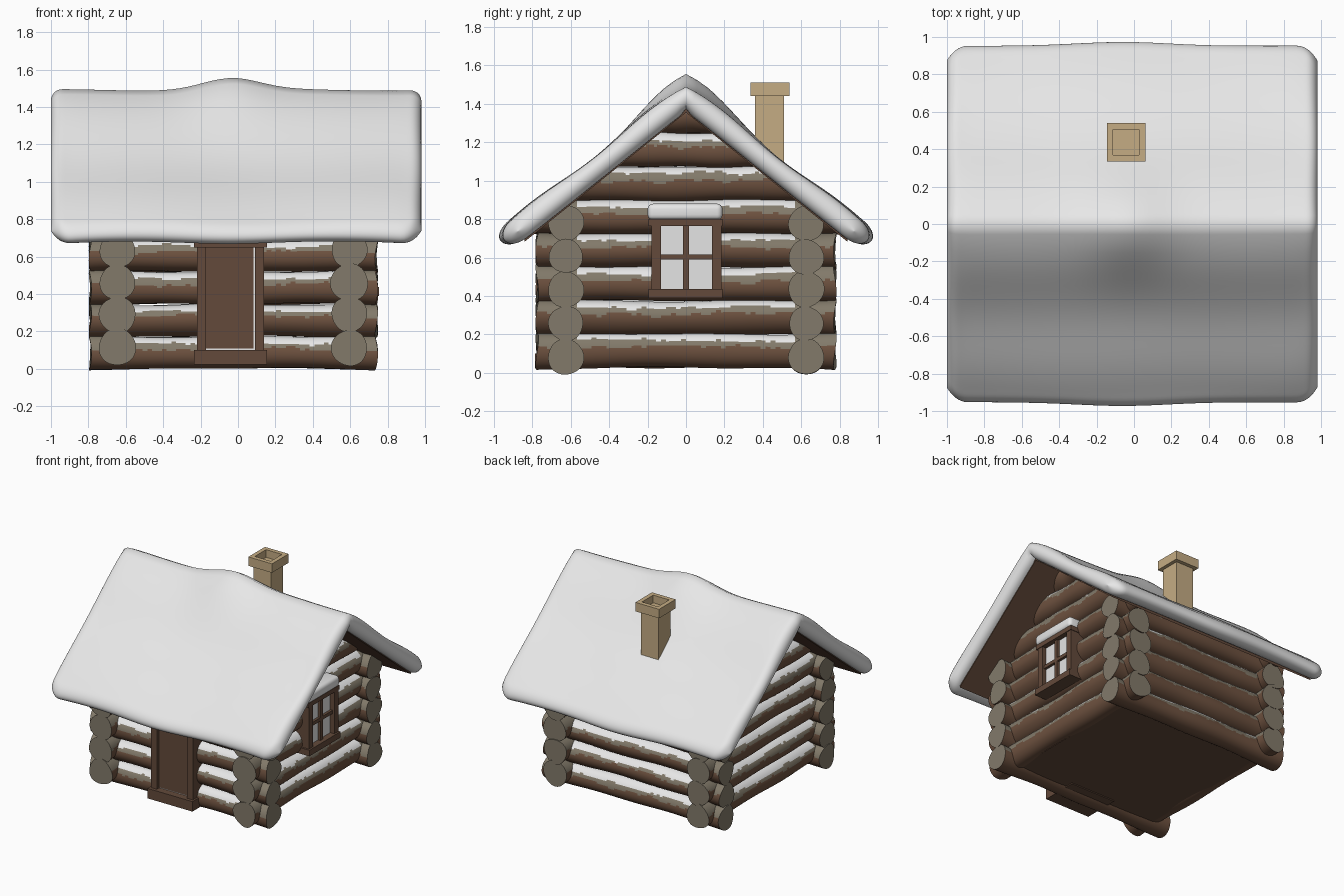
import bpy, bmesh, math, random
from mathutils import Vector, Matrix

random.seed(4)
if "Cube" in bpy.data.objects:
    bpy.data.objects.remove(bpy.data.objects["Cube"])


def material(name, r, g, b):
    m = bpy.data.materials.new(name)
    m.use_nodes = True
    m.diffuse_color = (r, g, b, 1)
    m.node_tree.nodes["Principled BSDF"].inputs["Base Color"].default_value = (r, g, b, 1)
    return m


SNOW = material("snow", 0.82, 0.82, 0.82)
BARK = material("bark_brown", 0.155, 0.083, 0.05)
CUT = material("weathered_wood", 0.225, 0.195, 0.145)
TRIM = material("trim_brown", 0.125, 0.068, 0.043)
BRICK = material("chimney_tan", 0.56, 0.415, 0.23)
GLASS = material("window_glass", 0.78, 0.78, 0.78)


def finish(name, bm, mats, angle=None):
    """Turn a bmesh into a named object, smooth up to the given angle."""
    bmesh.ops.recalc_face_normals(bm, faces=bm.faces)
    me = bpy.data.meshes.new(name)
    bm.to_mesh(me)
    bm.free()
    for m in mats:
        me.materials.append(m)
    if angle:
        me.shade_smooth()
        me.set_sharp_from_angle(angle=math.radians(angle))
    ob = bpy.data.objects.new(name, me)
    bpy.context.scene.collection.objects.link(ob)
    return ob


def box(name, x, y, z, mat, bevel=0):
    """Box from three (low, high) ranges."""
    bm = bmesh.new()
    bmesh.ops.create_cube(bm, size=1)
    for v in bm.verts:
        v.co = [(a + b) / 2 + c * (b - a) for (a, b), c in zip((x, y, z), v.co)]
    if bevel:
        bmesh.ops.bevel(bm, geom=bm.edges[:], offset=bevel, segments=4, profile=0.5, affect='EDGES')
    return finish(name, bm, [mat], 40 if bevel else None)


def log(name, axis, centre, half, radius, flare, snow_half):
    """Uneven log along x or y: bark below, a ragged worn band, then lying snow."""
    bm = bmesh.new()
    sides, steps = 44, 60
    p1, p2, p3 = (random.uniform(0, 6) for _ in range(3))
    along = Vector((1, 0, 0)) if axis == 'x' else Vector((0, 1, 0))
    across = Vector((0, 1, 0)) if axis == 'x' else Vector((1, 0, 0))
    rings = []
    for i in range(steps + 1):
        t = 2 * i / steps - 1
        r = radius + flare * abs(t) ** 6 + 0.003 * math.sin(7 * t + p1)
        dz = 0.003 * math.sin(4 * t + p2)
        ring = []
        for k in range(sides):
            a = 2 * math.pi * k / sides
            rr = r * (1 + 0.025 * math.sin(3 * a + p3))
            skew = 0.008 * math.sin(2 * a + p1) if abs(t) == 1 else 0
            pos = Vector(centre) + along * (half * t + skew) + across * rr * math.cos(a)
            pos.z += rr * math.sin(a) + dz
            # Ends are cut to the roof slope
            limit = max(0, (1.41 - pos.z) / 0.8)
            pos.y = max(-limit, min(limit, pos.y))
            ring.append(bm.verts.new(pos))
        rings.append(ring)
    worn, white = 0.3, 0.56
    for i in range(steps):
        worn = 0.7 * worn + 0.3 * random.uniform(-0.1, 0.55)
        white = 0.75 * white + 0.25 * random.uniform(0.3, 0.85)
        covered = abs(half * ((2 * i + 1) / steps - 1)) < snow_half
        for k in range(sides):
            j = (k + 1) % sides
            f = bm.faces.new((rings[i][k], rings[i][j], rings[i + 1][j], rings[i + 1][k]))
            up = math.sin(2 * math.pi * (k + 0.5) / sides)
            f.material_index = 2 if covered and up > white else 1 if up > worn else 0
    for ring in (rings[0], rings[-1]):
        bm.faces.new(ring).material_index = 1
    return finish(name, bm, [BARK, CUT, SNOW], 50)


# Log walls: two pairs of walls, stacked half a log apart
MID = -0.025
for side, label in ((-1, "front"), (1, "back")):
    for n in range(5):
        log(f"{label}_log_{n + 1}", 'x', (MID, side * 0.625, 0.086 + n * 0.173), 0.765, 0.085, 0.006, 0.57)
for side, label in ((-1, "right"), (1, "left")):
    for n in range(8):
        z = 0.115 + n * 0.174
        half = 0.775 if n < 4 else (1.49 - z) / 0.8
        log(f"{label}_log_{n + 1}", 'y', (MID + side * 0.62, 0, z), half, 0.088,
            0.01 if n < 4 else 0, 0.57)

box("floor", (-0.64, 0.59), (-0.62, 0.62), (0.03, 0.06), TRIM)

# Roof boards: a thin chevron run along the ridge
bm = bmesh.new()
outline = [(-0.84, 0.682), (0, 1.354), (0.84, 0.682), (0.84, 0.71), (0, 1.382), (-0.84, 0.71)]
ends = [[bm.verts.new((x, y, z)) for y, z in outline] for x in (-0.93, 0.91)]
for e in ends:
    bm.faces.new(e)
for i in range(6):
    j = (i + 1) % 6
    bm.faces.new((ends[0][i], ends[0][j], ends[1][j], ends[1][i]))
finish("roof_boards", bm, [TRIM])


# Snow blanket on the roof: upper and lower sheets that meet at rounded rims
def rim(d, width):
    return math.sqrt(max(0, 1 - (1 - min(d / width, 1)) ** 2))


def snow_point(u, s, up):
    """Point of the blanket; u runs along the ridge and s from eave to eave."""
    x = -0.01 + 0.99 * u
    gable = 0.99 * (1 - abs(u))
    corner = 0.07 * max(0, 1 - gable / 0.11) ** 2
    reach = 0.945 + 0.02 * math.exp(-((x + 0.05) / 0.35) ** 2) - corner
    y = s * reach
    ridge = math.exp(-(y / 0.1) ** 2)
    thick = 0.058 * rim(gable, 0.06) * rim(reach - abs(y), 0.07)
    lump = 0.004 * math.sin(5 * x + 3 * y) + 0.01 * math.sin(2 * math.pi * abs(y) / 0.6)
    z = 1.437 - 0.8 * abs(y) + 0.022 * (1 - u ** 4) * s ** 6
    lean = 0.62 * max(-1, min(1, y / 0.08))
    h = thick + (lump * rim(gable, 0.15) * rim(reach - abs(y), 0.15) if up > 0 else 0)
    swell = 0.06 * math.exp(-((x + 0.04) / 0.22) ** 2) * math.exp(-(y / 0.22) ** 2)
    z += (swell if up > 0 else 0) - 0.006 * ridge * math.cos(3 * (abs(x) - 0.6))
    return x, y + up * h * lean, z + up * h * math.sqrt(1 - lean * lean)


bm = bmesh.new()
NU, NS = 72, 80
for up in (1, -1):
    grid = []
    for i in range(NU + 1):
        u = math.sin(math.pi / 2 * (2 * i / NU - 1))
        row = []
        for k in range(NS + 1):
            q = 2 * k / NS - 1
            s = math.copysign(math.sin(math.pi / 2 * abs(q)), q)
            row.append(bm.verts.new(snow_point(u, s, up)))
        grid.append(row)
    for a, b in zip(grid, grid[1:]):
        for k in range(NS):
            bm.faces.new((a[k], a[k + 1], b[k + 1], b[k]))
bmesh.ops.remove_doubles(bm, verts=bm.verts, dist=0.0004)
finish("roof_snow", bm, [SNOW], 70)

# Chimney: shaft and cap with a sunken square flue
box("chimney_shaft", (-0.117, 0.033), (0.36, 0.51), (0.98, 1.442), BRICK)
bm = bmesh.new()
bmesh.ops.create_cube(bm, size=1, matrix=Matrix.Translation((-0.042, 0.437, 1.475))
                      @ Matrix.Diagonal((0.205, 0.205, 0.07, 1)))
top = max(bm.faces, key=lambda f: f.calc_center_median().z)
bmesh.ops.inset_region(bm, faces=[top], thickness=0.047)
flue = bmesh.ops.extrude_discrete_faces(bm, faces=[top])["faces"][0]
bmesh.ops.translate(bm, verts=flue.verts, vec=(0, 0, -0.06))
finish("chimney_cap", bm, [BRICK])

# Door on the front wall
box("door_panel", (-0.175, 0.083), (-0.735, -0.62), (0.108, 0.65), TRIM)
box("door_gap_snow", (-0.175, 0.095), (-0.728, -0.62), (0.095, 0.65), SNOW)
for label, x in (("right", -0.22), ("left", 0.092)):
    box(f"door_post_{label}", (x, x + 0.048), (-0.76, -0.62), (0.09, 0.66), TRIM)
box("door_lintel", (-0.235, 0.155), (-0.775, -0.6), (0.65, 0.7), TRIM)
box("door_sill", (-0.235, 0.155), (-0.785, -0.5), (0.022, 0.1), TRIM)

# Window on the left wall
box("window_pane", (0.6, 0.705), (-0.15, 0.15), (0.42, 0.78), GLASS)
for label, y in (("front", -0.18), ("back", 0.135)):
    box(f"window_post_{label}", (0.62, 0.74), (y, y + 0.05), (0.42, 0.78), TRIM)
box("window_bar_upright", (0.68, 0.725), (-0.015, 0.015), (0.43, 0.78), TRIM)
box("window_bar_cross", (0.68, 0.725), (-0.14, 0.14), (0.59, 0.617), TRIM)
box("window_sill", (0.62, 0.755), (-0.195, 0.19), (0.39, 0.437), TRIM)
box("window_lintel", (0.62, 0.745), (-0.195, 0.19), (0.765, 0.8), TRIM)
box("window_snow", (0.62, 0.755), (-0.2, 0.19), (0.795, 0.88), SNOW, 0.028)
